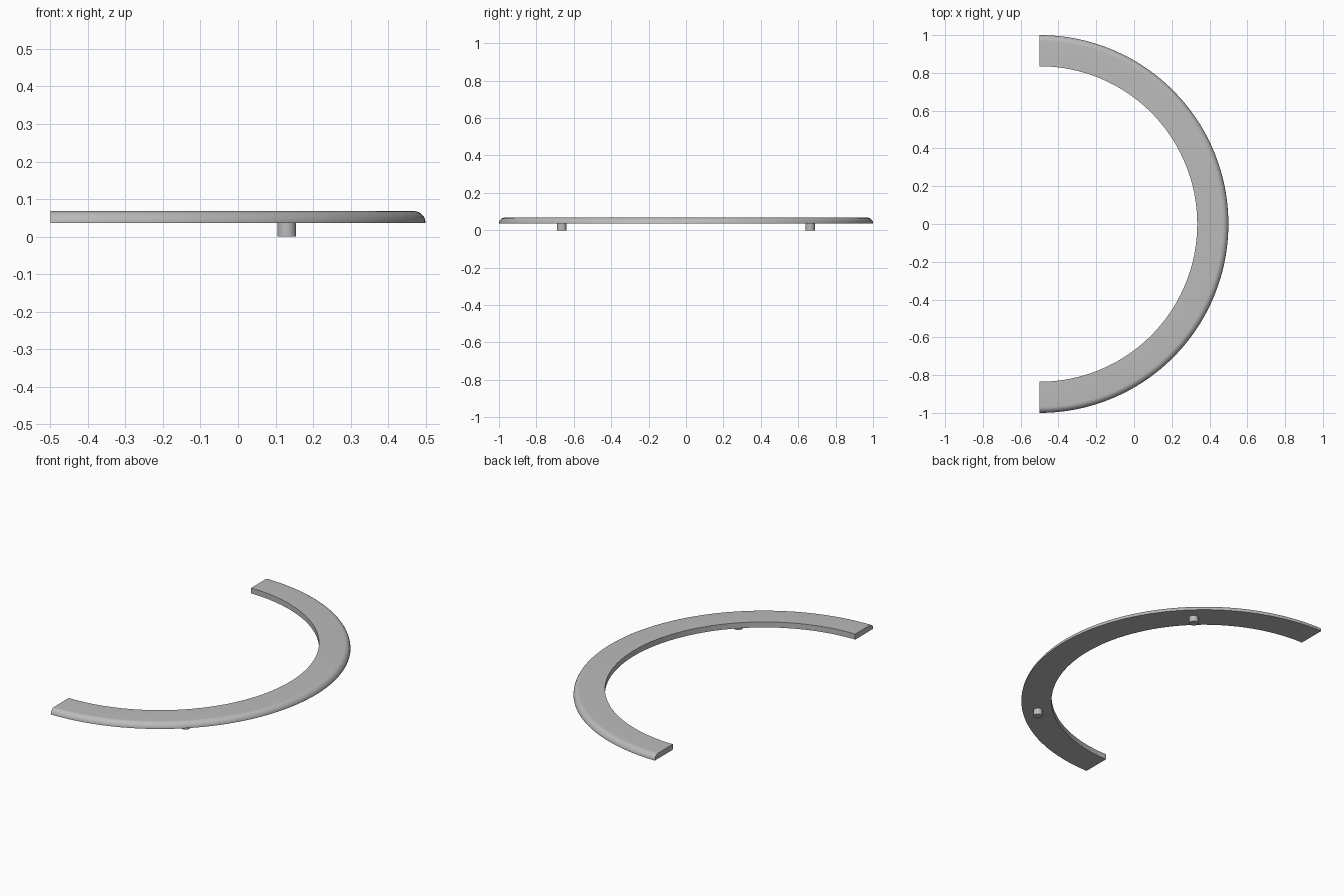
import bpy, bmesh, math
from mathutils import Matrix, Vector

cube = bpy.data.objects.get("Cube")
if cube:
    bpy.data.objects.remove(cube, do_unlink=True)

CENTRE_X = -0.5
OUTER, INNER = 1.0, 0.835
BOTTOM, TOP = 0.036, 0.068

grey = bpy.data.materials.new("plain grey")
grey.use_nodes = True
grey.diffuse_color = (0.5, 0.5, 0.5, 1)
grey.node_tree.nodes["Principled BSDF"].inputs["Base Color"].default_value = (0.5, 0.5, 0.5, 1)


def finish(name, bm):
    bmesh.ops.recalc_face_normals(bm, faces=bm.faces[:])
    mesh = bpy.data.meshes.new(name)
    bm.to_mesh(mesh)
    bm.free()
    mesh.materials.append(grey)
    obj = bpy.data.objects.new(name, mesh)
    bpy.context.collection.objects.link(obj)
    bpy.ops.object.select_all(action='DESELECT')
    obj.select_set(True)
    bpy.context.view_layer.objects.active = obj
    bpy.ops.object.shade_smooth_by_angle(angle=math.radians(35))
    return obj


# Half ring: cross-section with a quarter-round outer top edge, swept 180 degrees
fillet = TOP - BOTTOM
section = [(INNER, TOP), (INNER, BOTTOM)]
for i in range(11):
    a = math.pi / 2 * i / 10
    section.append((OUTER - fillet + fillet * math.cos(a), BOTTOM + fillet * math.sin(a)))

STEPS = 128
bm = bmesh.new()
rings = []
for s in range(STEPS + 1):
    t = math.pi * (s / STEPS - 0.5)
    rings.append([bm.verts.new((CENTRE_X + r * math.cos(t), r * math.sin(t), z))
                  for r, z in section])
n = len(section)
for a, b in zip(rings, rings[1:]):
    for i in range(n):
        j = (i + 1) % n
        bm.faces.new((a[i], a[j], b[j], b[i]))
bm.faces.new(rings[0])
bm.faces.new(rings[-1])
finish("half_ring", bm)

# Two locating pegs under the ring
for name, side in (("right_peg", -1), ("left_peg", 1)):
    bm = bmesh.new()
    bmesh.ops.create_cone(bm, cap_ends=True, segments=32, radius1=0.025, radius2=0.025,
                          depth=BOTTOM,
                          matrix=Matrix.Translation(Vector((0.13, side * 0.664, BOTTOM / 2))))
    finish(name, bm)
